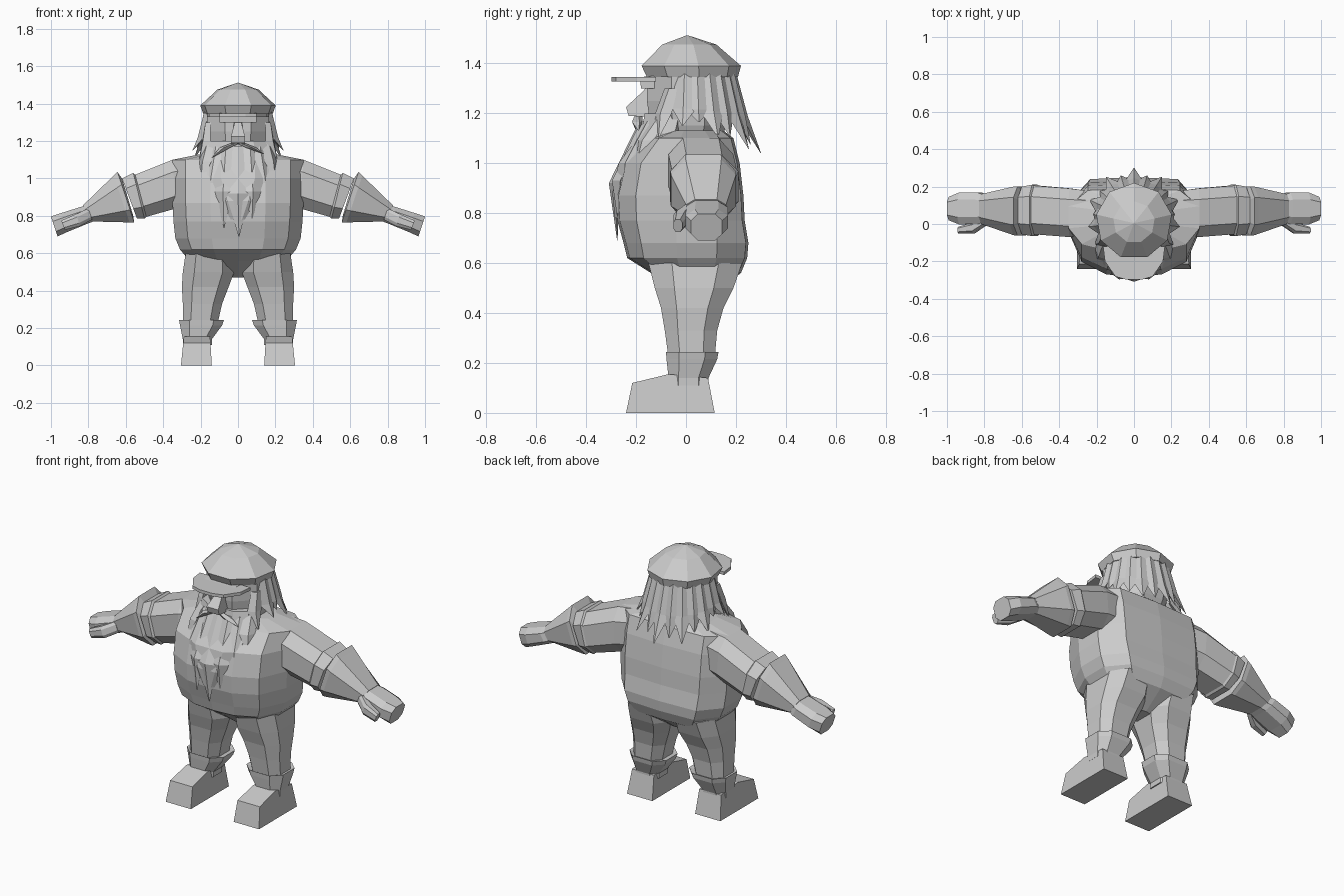
import bpy, bmesh, math
from mathutils import Vector


def loft(name, rings, mirror=False):
    """Skin a list of equal-length point rings, cap both ends."""
    bm = bmesh.new()
    vs = [[bm.verts.new(p) for p in r] for r in rings]
    n = len(rings[0])
    for a, b in zip(vs, vs[1:]):
        for i in range(n):
            j = (i + 1) % n
            bm.faces.new((a[i], a[j], b[j], b[i]))
    bm.faces.new(vs[0])
    bm.faces.new(vs[-1])
    bmesh.ops.recalc_face_normals(bm, faces=bm.faces)
    me = bpy.data.meshes.new(name)
    bm.to_mesh(me)
    bm.free()
    ob = bpy.data.objects.new(name, me)
    bpy.context.collection.objects.link(ob)
    if mirror:
        m = ob.modifiers.new("mirror", 'MIRROR')
        m.use_clip = False
        m.use_mirror_merge = False
    return ob


OCT = [(1, .5), (.55, 1), (-.55, 1), (-1, .5), (-1, -.5), (-.55, -1), (.55, -1), (1, -.5)]


def level(z, x0, x1, y0, y1):
    """Horizontal chamfered ring."""
    return [((x0 + x1) / 2 + u * (x1 - x0) / 2, (y0 + y1) / 2 + v * (y1 - y0) / 2, z) for u, v in OCT]


def cross(tx, tz, bx, bz, y0, y1):
    """Ring across the arm from its top point to its bottom point."""
    return [((tx + bx) / 2 + v * (tx - bx) / 2, (y0 + y1) / 2 + u * (y1 - y0) / 2,
             (tz + bz) / 2 + v * (tz - bz) / 2) for u, v in OCT]


def round_ring(z, r, cy, n=8, ry=None):
    ry = ry or r
    return [(r * math.sin(2 * math.pi * (i + .5) / n), cy - ry * math.cos(2 * math.pi * (i + .5) / n), z)
            for i in range(n)]


def strand(name, pts, w, t=.022):
    """Pointed lock of hair following pts, facing away from the head axis."""
    rings = []
    for p, k in zip(pts, (.75, 1, .04)):
        p = Vector(p)
        out = Vector((p.x, p.y - .03, 0)).normalized()
        side = out.cross(Vector((0, 0, 1))) * w * k
        out = out * t * k
        rings.append([p + side, p + out, p - side, p - out])
    return loft(name, rings)


# Torso: z, front, back, half width
rings = []
for z, f, b, w in [(.47, -.02, .10, .08), (.56, -.14, .22, .26), (.62, -.235, .245, .31),
                   (.68, -.25, .25, .335), (.77, -.275, .235, .345), (.87, -.28, .23, .35),
                   (1.0, -.25, .215, .35), (1.1, -.15, .19, .35), (1.13, -.06, .15, .2)]:
    half = [(.42 * w, f + .01), (.8 * w, f * .72), (w, f * .15), (w, b * .5), (.7 * w, b - .01)]
    rings.append([(0, f, z)] + [(x, y, z) for x, y in half] + [(0, b, z)]
                 + [(-x, y, z) for x, y in reversed(half)])
loft("torso", rings)

# Legs and boots
loft("legs", [level(*r) for r in [(.60, .03, .28, -.15, .225), (.50, .02, .295, -.125, .19),
                                  (.42, .05, .30, -.10, .15), (.33, .085, .295, -.085, .125),
                                  (.22, .11, .295, -.07, .115)]], True)
loft("boot_cuffs", [level(*r) for r in [(.235, .12, .29, -.065, .11), (.243, .075, .315, -.08, .13),
                                        (.215, .085, .31, -.078, .125), (.14, .14, .295, -.07, .09),
                                        (.11, .14, .295, -.07, .09)]], True)
foot = [(-.24, 0), (.115, 0), (.088, .14), (-.07, .155), (-.215, .12)]
loft("feet", [[(x + (s * z), y, z) for y, z in foot] for x, s in ((.14, .06), (.305, -.1))], True)

# Arms: sleeve, gauntlet, hand, thumb
loft("sleeves", [cross(*r) for r in [(.18, 1.12, .22, .86, -.05, .17), (.35, 1.10, .33, .84, -.07, .19),
                                     (.55, 1.02, .49, .795, -.055, .205), (.56, 1.03, .50, .785, -.065, .21),
                                     (.62, 1.0, .54, .785, -.055, .20)]], True)
loft("gauntlets", [cross(*r) for r in [(.62, 1.0, .56, .80, -.04, .18), (.645, 1.035, .555, .765, -.062, .2),
                                       (.665, 1.015, .58, .765, -.06, .2), (.83, .855, .78, .77, 0, .16)]], True)
loft("hands", [cross(*r) for r in [(.80, .86, .76, .775, .01, .15), (.85, .845, .80, .76, 0, .168),
                                   (.945, .815, .91, .715, -.002, .168), (1.0, .797, .965, .69, .02, .145)]], True)
loft("thumbs", [cross(*r) for r in [(.80, .84, .78, .78, -.005, .04), (.865, .81, .845, .745, -.05, .01),
                                    (.945, .775, .925, .725, -.05, -.015)]], True)

# Head, nose and brow
loft("head", [round_ring(z, r, .01) for z, r in ((1.07, .13), (1.15, .165), (1.25, .18), (1.36, .18))])
nose = [(-.14, 1.33), (-.17, 1.29), (-.24, 1.225), (-.23, 1.19), (-.15, 1.185)]
loft("nose", [[(s * (.02 + (.018 if z < 1.25 else 0)), y, z) for y, z in nose] for s in (-1, 1)])
loft("brow", [[(x, -.12, 1.35), (x, -.185, 1.345), (x, -.18, 1.3), (x, -.12, 1.3)] for x in (-.1, .1)])

# Cap with brim
loft("cap", [round_ring(z, r, y, 9) for z, r, y in
             [(1.345, .188, .02), (1.39, .205, .015), (1.475, .112, .01), (1.512, .003, .005)]])
brim = [(-.165, -.12), (-.155, -.2), (-.10, -.28), (-.04, -.298), (.04, -.298), (.10, -.28), (.155, -.2), (.165, -.12)]
loft("cap_brim", [[(x, y, z) for x, y in brim] for z in (1.328, 1.346)])

# Beard body and locks
loft("beard", [level(*r) for r in [(1.2, -.15, .15, -.165, .02), (1.12, -.17, .17, -.18, 0),
                                   (1.0, -.165, .165, -.27, -.1), (.88, -.10, .10, -.295, -.2),
                                   (.78, -.04, .04, -.285, -.23)]])
strand("beard_lock_middle", [(0, -.17, 1.17), (0, -.287, .92), (0.005, -.275, .69)], .065)
locks = [[(.06, -.165, 1.17), (.075, -.275, .93), (.075, -.275, .76)],
         [(.11, -.14, 1.17), (.135, -.225, 1.0), (.155, -.25, .86)],
         [(.15, -.09, 1.2), (.175, -.16, 1.09), (.2, -.2, .98)],
         [(.16, -.06, 1.3), (.17, -.09, 1.2), (.21, -.11, 1.09)],
         [(.01, -.19, 1.19), (.07, -.195, 1.165), (.14, -.19, 1.12)]]
for i, pts in enumerate(locks):
    for s in (-1, 1):
        d = .025 * s if i == 0 else .01 * s
        p = [(s * x, y, z) for x, y, z in pts]
        p[2] = (p[2][0], p[2][1], p[2][2] + d)
        strand("moustache" if i == 4 else "beard_lock", p, (.05, .05, .045, .04, .03)[i])

# Hair locks round the sides and back, longer at the back
N = 13
for i in range(N):
    a = math.radians(-8 + 196 * i / (N - 1))
    back = max(0, math.sin(a))
    c, s = math.cos(a), math.sin(a)
    alt = .03 * (i % 2)
    prof = [(.165, 1.36), (.195 + .01 * back, 1.22 - .03 * back), (.245 + .035 * back - alt, 1.15 - .11 * back + alt)]
    strand("hair_lock", [(r * c, .02 + r * s, z) for r, z in prof], .05)
